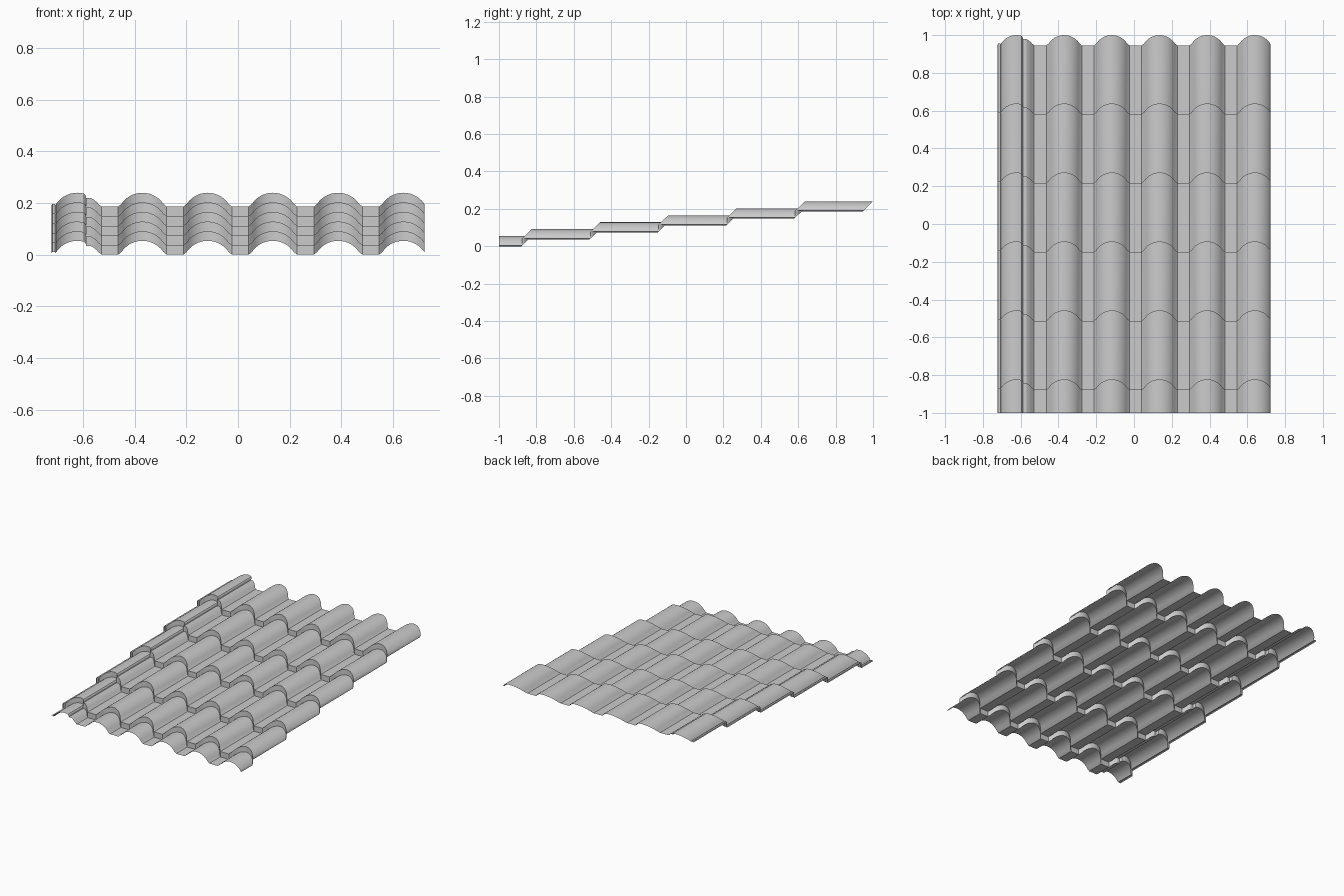
import bpy, bmesh, math

if "Cube" in bpy.data.objects:
    bpy.data.objects.remove(bpy.data.objects["Cube"])

PITCH, FIRST = 0.2525, -0.6225      # crest spacing, first crest centre
HALF, SHOULDER, CREST = 0.081, 0.011, 0.054
STEP_Y, STEP_Z, COURSES = 0.365, 0.0372, 6
Y0 = -0.88                          # first step line at pan level


def arc(cx, n=14):
    """Circular crest from left shoulder to right shoulder."""
    h = CREST - SHOULDER
    r = (HALF ** 2 + h ** 2) / (2 * h)
    a = math.asin(HALF / r)
    return [(cx + r * math.sin(t), CREST - r + r * math.cos(t))
            for t in (a * (2 * i / n - 1) for i in range(n + 1))]


# Cross-section: side lip, overlap crest with a small ledge, then regular crests and pans
profile = [(-0.722, 0.004), (-0.719, 0.010), (-0.708, 0.010), (-0.704, 0.006)]
profile += [p for p in arc(FIRST) if p[0] < -0.592]
profile += [(-0.590, 0.044), (-0.588, 0.034), (-0.570, 0.034), (-0.558, 0.027),
            (-0.547, 0.018), (-0.540, 0.010)]
for i in range(1, 6):
    cx = FIRST + PITCH * i
    profile += [(cx - PITCH + HALF + 0.013, 0.0), (cx - HALF - 0.013, 0.0)]
    profile += arc(cx)
profile.append((0.722, 0.004))

# Sheet rows: each course ends on a sheared line and rises vertically to the next
bm = bmesh.new()


def add_row(y, z, shear):
    return [bm.verts.new((px, y + shear * pz, z + pz)) for px, pz in profile]


rows = []
for c in range(COURSES):
    z = STEP_Z * c
    rows.append(add_row(-1, z, 0) if c == 0 else add_row(Y0 + STEP_Y * (c - 1), z, 1.02))
    rows.append(add_row(Y0 + STEP_Y * c, z, 1.02))
for lo, hi in zip(rows, rows[1:]):
    for i in range(len(profile) - 1):
        bm.faces.new((lo[i], lo[i + 1], hi[i + 1], hi[i]))

mesh = bpy.data.meshes.new("roof_tile_sheet")
bm.to_mesh(mesh)
bm.free()
sheet = bpy.data.objects.new("roof_tile_sheet", mesh)
bpy.context.collection.objects.link(sheet)
bpy.context.view_layer.objects.active = sheet
sheet.select_set(True)
bpy.ops.object.shade_smooth_by_angle(angle=math.radians(30))
